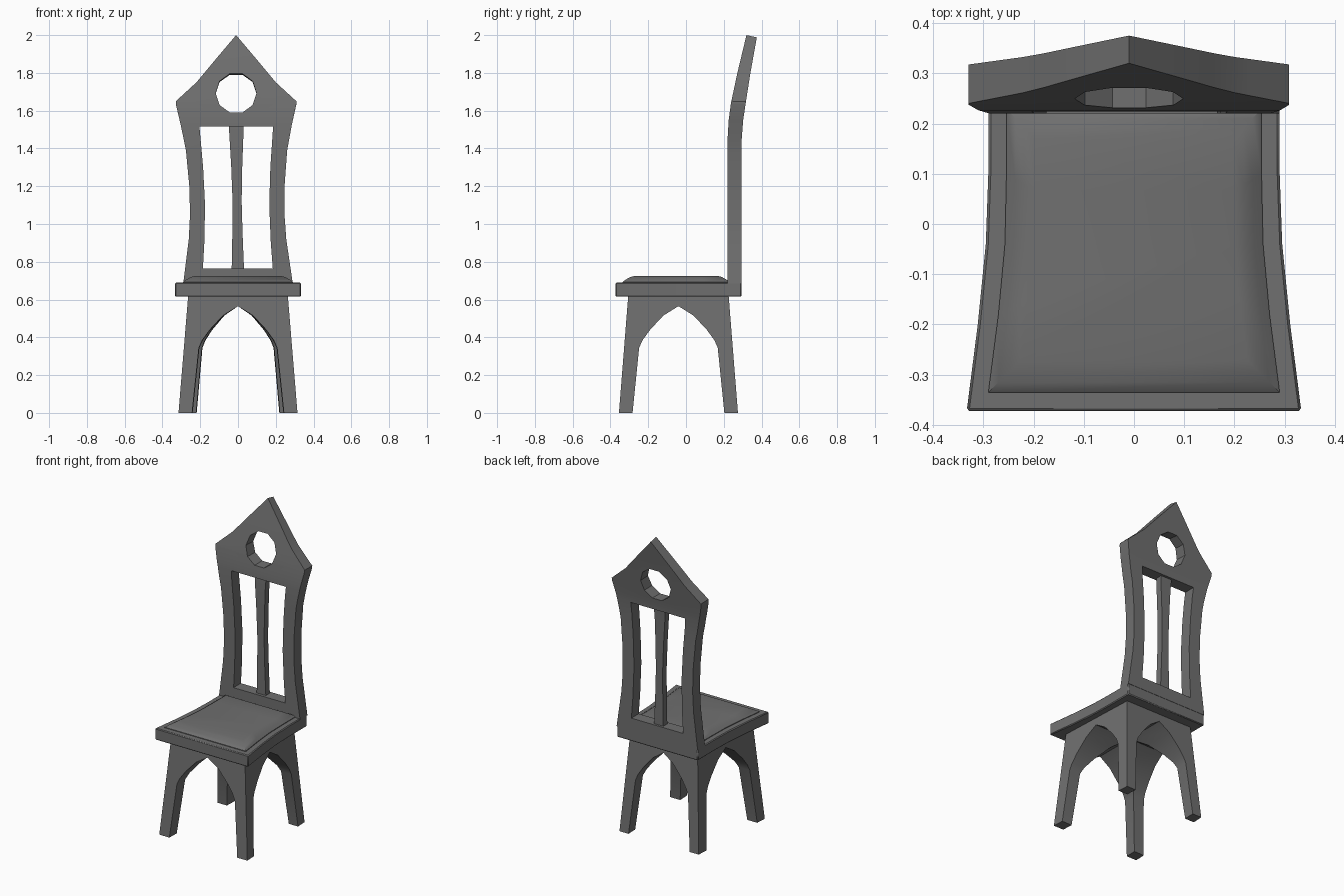
import bpy, bmesh, math
from mathutils import Vector

cube = bpy.data.objects.get("Cube")
if cube:
    bpy.data.objects.remove(cube, do_unlink=True)

grey = bpy.data.materials.new("dark_grey")
grey.use_nodes = True
colour = (0.16, 0.16, 0.16, 1)
grey.diffuse_color = colour
grey.node_tree.nodes["Principled BSDF"].inputs["Base Color"].default_value = colour


def lerp(table, v):
    """Piecewise linear lookup in a list of (key, value) pairs."""
    for (a, p), (b, q) in zip(table, table[1:]):
        if v <= b:
            return p + (q - p) * max(0, v - a) / (b - a)
    return table[-1][1]


def loft(name, rings):
    """Closed solid through rings of equal point count."""
    bm = bmesh.new()
    rows = [[bm.verts.new(p) for p in ring] for ring in rings]
    n = len(rows[0])
    for low, high in zip(rows, rows[1:]):
        for i in range(n):
            j = (i + 1) % n
            bm.faces.new((low[i], low[j], high[j], high[i]))
    bm.faces.new(rows[0][::-1])
    bm.faces.new(rows[-1])
    bmesh.ops.recalc_face_normals(bm, faces=bm.faces)
    mesh = bpy.data.meshes.new(name)
    bm.to_mesh(mesh)
    bm.free()
    mesh.materials.append(grey)
    obj = bpy.data.objects.new(name, mesh)
    bpy.context.collection.objects.link(obj)
    return obj


def mirror(half):
    """Close a half outline, given from bottom to top, across the centre."""
    return half + [(-a, b) for a, b in reversed(half) if a > 0]


def prism(name, outline, axis, lo, hi):
    """Extrude an outline along x, y or z."""
    place = {"x": lambda a, b, d: (d, a, b), "y": lambda a, b, d: (a, d, b),
             "z": lambda a, b, d: (a, b, d)}[axis]
    return loft(name, [[place(a, b, d) for a, b in outline] for d in (lo, hi)])


def select(obj):
    bpy.ops.object.select_all(action="DESELECT")
    obj.select_set(True)
    bpy.context.view_layer.objects.active = obj


def cut(obj, cutter):
    mod = obj.modifiers.new("cut", "BOOLEAN")
    mod.operation, mod.solver, mod.object = "DIFFERENCE", "EXACT", cutter
    select(obj)
    bpy.ops.object.modifier_apply(modifier=mod.name)
    bpy.data.objects.remove(cutter, do_unlink=True)


def finish(obj, angle, bevel=0):
    if bevel:
        mod = obj.modifiers.new("soft_edges", "BEVEL")
        mod.width, mod.segments, mod.limit_method = bevel, 1, "ANGLE"
    select(obj)
    bpy.ops.object.shade_smooth_by_angle(angle=math.radians(angle))


# Leg base: splayed block vaulted by a pointed arch each way, narrower at the rear
MID = -0.04


def square(h, z):
    return [(x * h, y * h + MID, z) for x, y in ((-1, -1), (1, -1), (1, 1), (-1, 1))]


base = loft("leg_base", [square(0.315, 0), square(0.266, 0.618)])
arch = mirror([(0.25, -0.05), (0.243, 0), (0.208, 0.345), (0.19, 0.385),
               (0.15, 0.44), (0.08, 0.515), (0, 0.565)])
cut(base, prism("front_arch_cutter", arch, "y", -1, 1))
cut(base, prism("side_arch_cutter", [(a + MID, b) for a, b in arch], "x", -1, 1))
for v in base.data.vertices:
    v.co.x *= 1 - 0.1 * (v.co.y + 0.355) / 0.63
finish(base, 25)

# Seat slab, flared towards the front
side = [(0.333, -0.372), (0.311, -0.2), (0.295, -0.04), (0.29, 0.1), (0.29, 0.293)]
seat = prism("seat", mirror(side), "z", 0.615, 0.69)
finish(seat, 30, 0.005)

# Cushion with a soft raised border
side = [(0.29, -0.335), (0.27, -0.18), (0.257, -0.04), (0.254, 0.1), (0.254, 0.23)]
rings = []
for scale, z in ((1, 0.685), (1, 0.694), (0.93, 0.708), (0.86, 0.719), (0.78, 0.725)):
    rings.append([(x * scale, (y + 0.05) * scale - 0.05, z) for x, y in mirror(side)])
finish(loft("cushion", rings), 50)

# Backrest: gabled panel with a window and a round hole
FRONT = [(0.6, 0.22), (1.45, 0.22), (1.55, 0.226), (1.64, 0.238), (1.8, 0.272), (2.0, 0.32)]
DEPTH = [(0.6, 0.075), (1.45, 0.075), (1.64, 0.078), (1.8, 0.068), (2.0, 0.055)]
SHIFT = [(0.69, 0), (1.6, -0.01)]


def bend(obj):
    """Slice the flat part across, then lean its top backwards."""
    bm = bmesh.new()
    bm.from_mesh(obj.data)
    for z in (1.45, 1.55, 1.64, 1.72, 1.8, 1.9):
        geom = bm.verts[:] + bm.edges[:] + bm.faces[:]
        bmesh.ops.bisect_plane(bm, geom=geom, plane_co=Vector((0, 0, z)),
                               plane_no=Vector((0, 0, 1)))
    for v in bm.verts:
        x, t, z = v.co
        drop = 0.012 * t * max(0, z - 1.6) / 0.4
        v.co = (x + lerp(SHIFT, z), lerp(FRONT, z) + t * lerp(DEPTH, z), z - drop)
    bm.to_mesh(obj.data)
    bm.free()


outline = mirror([(0.29, 0.685), (0.277, 0.78), (0.258, 0.92), (0.25, 1.05), (0.252, 1.2),
                  (0.268, 1.39), (0.293, 1.52), (0.319, 1.635), (0.319, 1.65),
                  (0.21, 1.75), (0.11, 1.87), (0, 2.0)])
back = prism("backrest", outline, "y", 0, 1)
window = mirror([(0.185, 0.765), (0.176, 0.9), (0.17, 1.1), (0.178, 1.3), (0.195, 1.515)])
cut(back, prism("window_cutter", window, "y", -1, 2))
ring = [(0.108 * math.cos(math.tau * i / 10), 1.693 + 0.108 * math.sin(math.tau * i / 10))
        for i in range(10)]
cut(back, prism("hole_cutter", ring, "y", -1, 2))
bend(back)
finish(back, 25)

# Slim waisted slat inside the window
slat = prism("back_slat", mirror([(0.033, 0.75), (0.027, 0.95), (0.024, 1.12),
                                  (0.029, 1.3), (0.04, 1.53)]), "y", 0.25, 0.8)
bend(slat)
finish(slat, 25)
